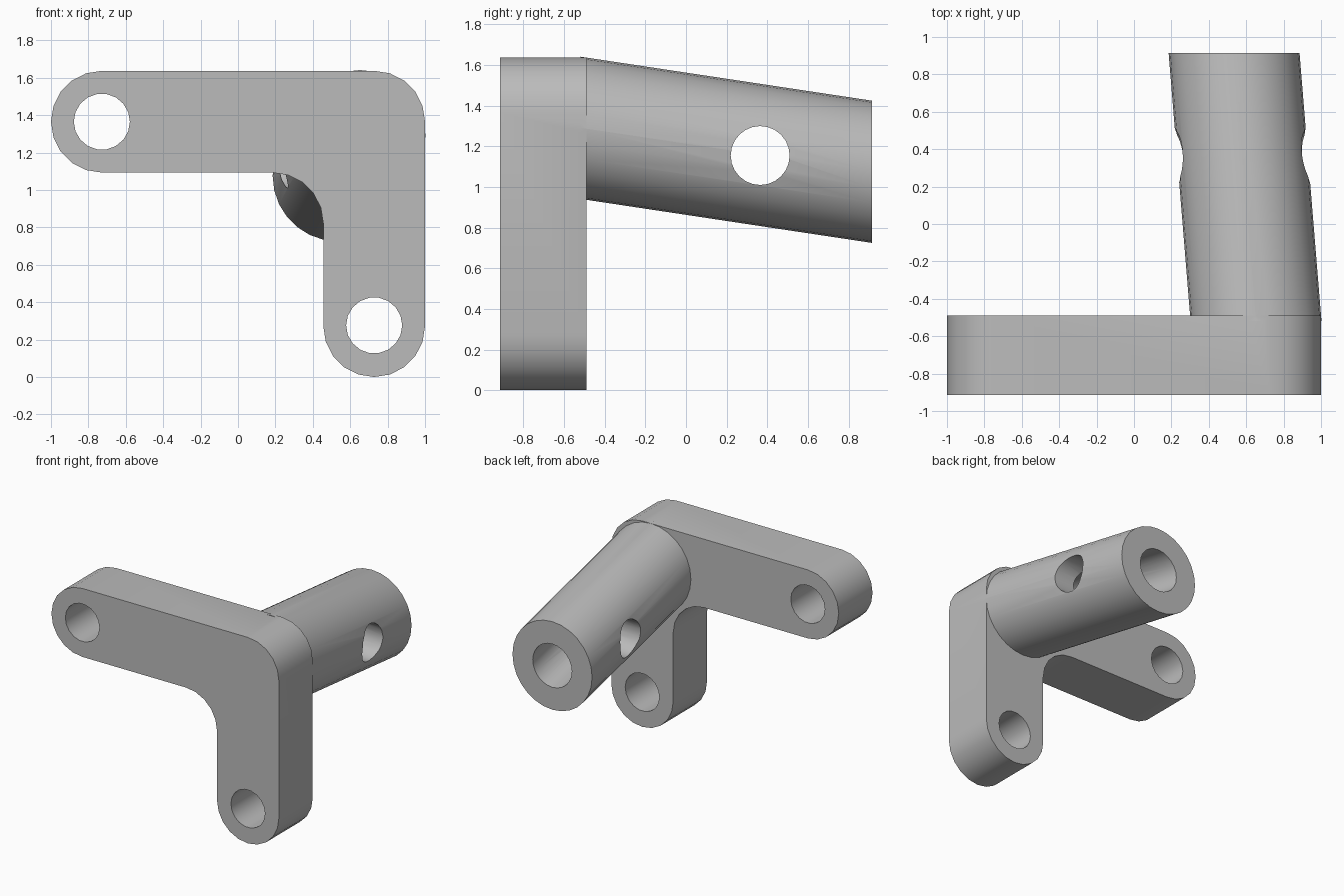
import bpy
import bmesh
from math import sin, cos, radians
from mathutils import Vector

if "Cube" in bpy.data.objects:
    bpy.data.objects.remove(bpy.data.objects["Cube"])

grey = bpy.data.materials.new("plain grey")
grey.use_nodes = True
grey.diffuse_color = (0.5, 0.5, 0.5, 1)
grey.node_tree.nodes["Principled BSDF"].inputs["Base Color"].default_value = (0.5, 0.5, 0.5, 1)

FRONT, JOINT, BACK = -0.915, -0.49, 0.915   # depth of plate faces and tube end
ARM = 0.272                                 # half width of the plate arms
TUBE_R, BORE_R, PIN_R = 0.35, 0.172, 0.145


def arc(cx, cz, r, start, end, steps):
    """Points on an arc in the x-z plane, angles in degrees."""
    angles = [radians(start + (end - start) * i / steps) for i in range(steps + 1)]
    return [Vector((cx + r * cos(a), 0, cz + r * sin(a))) for a in angles]


def circle(cx, cz, r, sides):
    return arc(cx, cz, r, 0, 360, sides)[:-1]


def prism(name, outline, a, b):
    """Sweep an outline from offset a to offset b, with closed ends."""
    bm = bmesh.new()
    near = [bm.verts.new(p + a) for p in outline]
    far = [bm.verts.new(p + b) for p in outline]
    bm.faces.new(near)
    bm.faces.new(far)
    for i in range(len(outline)):
        j = (i + 1) % len(outline)
        bm.faces.new((near[i], near[j], far[j], far[i]))
    bmesh.ops.recalc_face_normals(bm, faces=bm.faces)
    mesh = bpy.data.meshes.new(name)
    bm.to_mesh(mesh)
    bm.free()
    mesh.materials.append(grey)
    obj = bpy.data.objects.new(name, mesh)
    bpy.context.collection.objects.link(obj)
    return obj


def combine(target, other, operation):
    """Apply a boolean and remove the helper solid."""
    mod = target.modifiers.new("boolean", "BOOLEAN")
    mod.object, mod.operation, mod.solver = other, operation, "EXACT"
    bpy.context.view_layer.objects.active = target
    bpy.ops.object.modifier_apply(modifier=mod.name)
    bpy.data.objects.remove(other)


# L-shaped plate with round arm ends, round outer corner and inner fillet
outline = (arc(-0.728, 1.365, ARM, 270, 90, 10)
           + arc(0.728, 1.365, ARM, 90, 0, 5)
           + arc(0.728, 0.272, ARM, 0, -180, 10)
           + arc(0.184, 0.821, ARM, 0, 90, 5))
bracket = prism("angle_bracket", outline, Vector((0, FRONT, 0)), Vector((0, JOINT, 0)))

# Slanted tube whose ends stay parallel to the plate
start, end = Vector((0.65, JOINT, 1.287)), Vector((0.535, BACK, 1.075))
along = end - start
tube = prism("tube", circle(0, 0, TUBE_R, 28), start - along * 0.02, end)
combine(bracket, tube, "UNION")

# Bore down the tube, stopping at the plate
bore = prism("bore", circle(0, 0, BORE_R, 24), start, end + along * 0.1)
combine(bracket, bore, "DIFFERENCE")

# Pin hole across the tube
pin = prism("pin_hole", [Vector((0, p.x, p.z)) for p in circle(0.365, 1.155, PIN_R, 24)],
            Vector((-0.3, 0, 0)), Vector((1.5, 0, 0)))
combine(bracket, pin, "DIFFERENCE")

# Bolt holes through both arm ends
for x, z in ((-0.728, 1.365), (0.728, 0.276)):
    bolt = prism("bolt_hole", circle(x, z, 0.15, 18), Vector((0, -1.2, 0)), Vector((0, -0.2, 0)))
    combine(bracket, bolt, "DIFFERENCE")

# Smooth curved walls, crisp rims
bpy.ops.object.select_all(action="DESELECT")
bracket.select_set(True)
bpy.context.view_layer.objects.active = bracket
bpy.ops.object.shade_smooth_by_angle(angle=radians(35))
